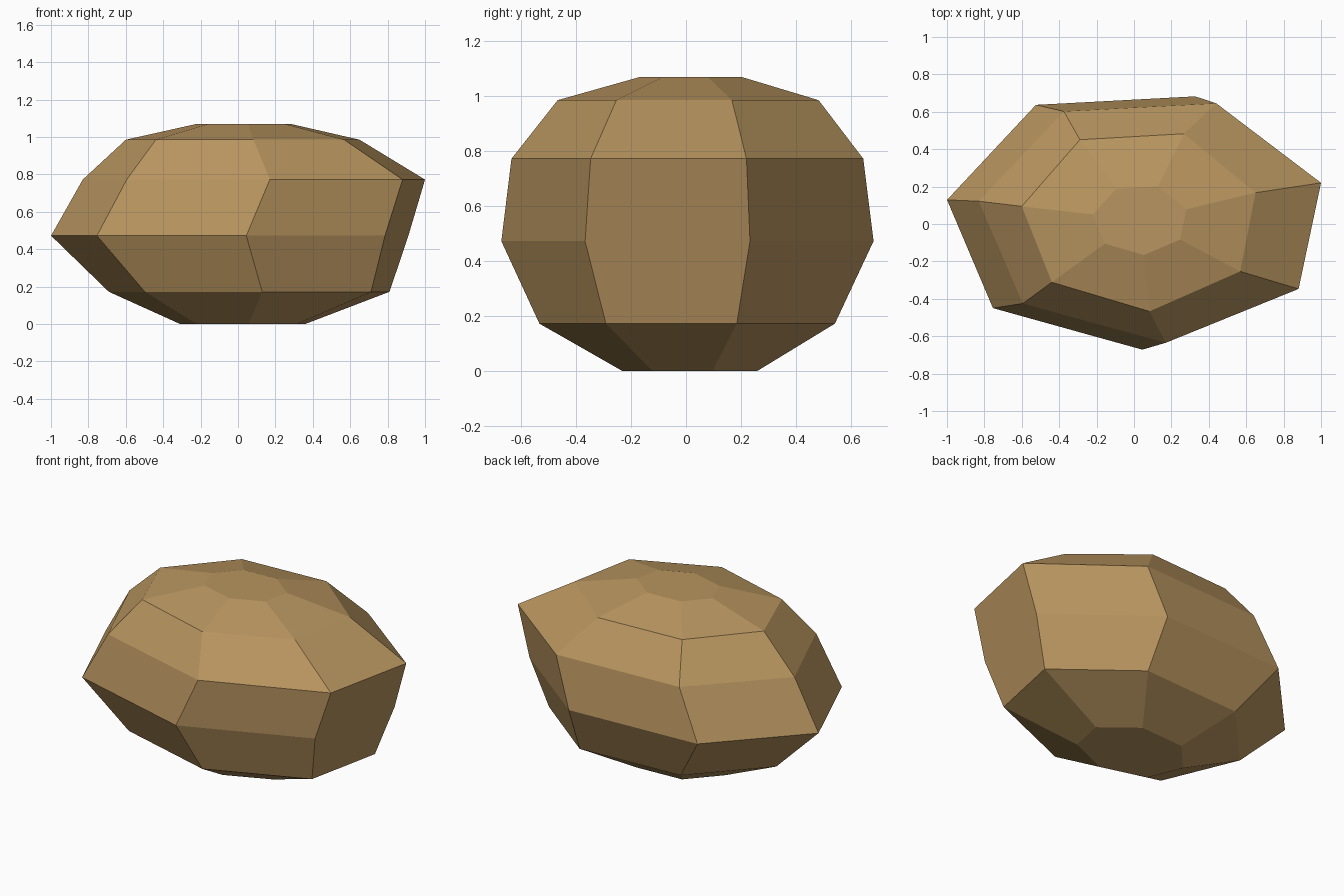
import bpy, bmesh

if "Cube" in bpy.data.objects:
    bpy.data.objects.remove(bpy.data.objects["Cube"])

# Seven-sided outline of the boulder, seen from above
OUTLINE = [(-0.83, 0.122), (-0.595, -0.425), (0.17, -0.635), (0.88, -0.347),
           (1.0, 0.22), (0.44, 0.645), (-0.375, 0.602)]

# Stacked rings: height, x scale, y scale, x shift, y shift
RINGS = [(0.0, 0.366, 0.384, -0.006, 0.012),
         (0.172, 0.82, 0.84, -0.01, 0.0),
         (0.472, 1.044, 1.058, -0.133, 0.0),
         (0.772, 1.0, 1.0, 0.0, 0.0),
         (0.985, 0.683, 0.742, -0.033, 0.004),
         (1.07, 0.273, 0.286, 0.007, 0.016)]

# Boulder body: bridge the rings and cap both ends
bm = bmesh.new()
rings = [[bm.verts.new((x * sx + dx, y * sy + dy, z)) for x, y in OUTLINE]
         for z, sx, sy, dx, dy in RINGS]
n = len(OUTLINE)
for low, high in zip(rings, rings[1:]):
    for i in range(n):
        j = (i + 1) % n
        bm.faces.new((low[i], low[j], high[j], high[i]))
bm.faces.new(rings[0][::-1])
bm.faces.new(rings[-1])
bmesh.ops.recalc_face_normals(bm, faces=bm.faces)

mesh = bpy.data.meshes.new("boulder")
bm.to_mesh(mesh)
bm.free()
boulder = bpy.data.objects.new("boulder", mesh)
bpy.context.collection.objects.link(boulder)

# Sandy brown stone
stone = bpy.data.materials.new("sandy brown stone")
stone.diffuse_color = (0.48, 0.30, 0.115, 1.0)
stone.use_nodes = True
stone.node_tree.nodes["Principled BSDF"].inputs["Base Color"].default_value = stone.diffuse_color
mesh.materials.append(stone)
